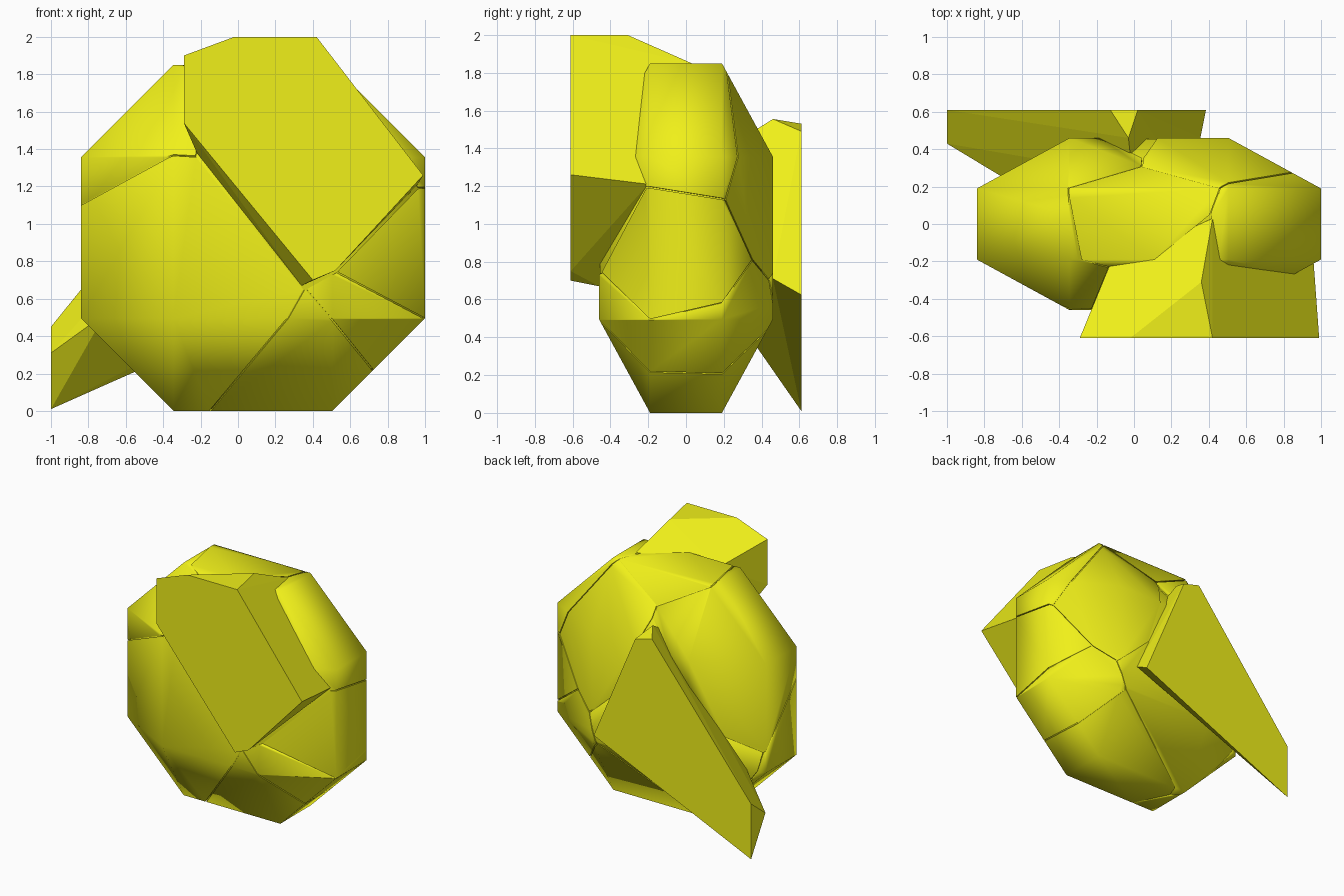
import bpy, bmesh
from itertools import product
from mathutils import Vector, Matrix
from math import radians

if "Cube" in bpy.data.objects:
    bpy.data.objects.remove(bpy.data.objects["Cube"])

mat = bpy.data.materials.new("yellow_rock")
mat.diffuse_color = (0.87, 0.87, 0.01, 1)
mat.use_nodes = True
mat.node_tree.nodes["Principled BSDF"].inputs["Base Color"].default_value = mat.diffuse_color
CENTRE = Vector((0.08, 0, 0.925))
GAP = 0.004


def hull(points):
    """Convex solid around points, with coplanar triangles merged."""
    bm = bmesh.new()
    for p in points:
        bm.verts.new(p)
    bmesh.ops.convex_hull(bm, input=bm.verts[:])
    loose = [v for v in bm.verts if not v.link_faces]
    bmesh.ops.delete(bm, geom=loose, context='VERTS')
    bmesh.ops.dissolve_limit(bm, angle_limit=radians(2), verts=bm.verts[:], edges=bm.edges[:])
    return bm


def finish(bm, name, smooth):
    bmesh.ops.recalc_face_normals(bm, faces=bm.faces[:])
    me = bpy.data.meshes.new(name)
    bm.to_mesh(me)
    bm.free()
    me.materials.append(mat)
    ob = bpy.data.objects.new(name, me)
    bpy.context.collection.objects.link(ob)
    if smooth:
        bpy.ops.object.select_all(action='DESELECT')
        ob.select_set(True)
        bpy.context.view_layer.objects.active = ob
        bpy.ops.object.shade_smooth_by_angle(angle=radians(65))


# Flattened 26-sided boulder
corners = []
for sx, sy, sz in product((-1, 1), repeat=3):
    for x, y, z in ((0.92, 0.19, 0.43), (0.425, 0.46, 0.43), (0.425, 0.19, 0.925)):
        corners.append(CENTRE + Vector((sx * x, sy * y, sz * z)))
boulder = hull(corners)

# Fracture seeds, one per shard
seeds = {
    "front_slab": (0.44, 0.02, 1.26),
    "back_slab": (-0.185, 0.46, 1.12),
    "lower_left_shard": (-0.42, -0.46, 0.56),
    "upper_left_shard": (-0.36, 0.35, 1.26),
    "top_shard": (0.10, 0.44, 2.16),
    "upper_right_shard": (0.96, 0.12, 1.66),
    "right_shard": (1.09, -0.04, 0.66),
    "back_right_shard": (0.50, 0.38, 1.34),
    "lower_right_shard": (0.92, 0.02, 0.40),
    "bottom_shard": (0.50, 0.0, 0.04),
    "lower_back_shard": (-0.05, 0.2, 0.75),
}

# Shards: boulder cut halfway to every neighbouring seed, leaving thin cracks
for name, s in seeds.items():
    if name.endswith("slab"):
        continue
    bm = boulder.copy()
    s = Vector(s)
    for other, o in seeds.items():
        if other == name:
            continue
        n = (Vector(o) - s).normalized()
        res = bmesh.ops.bisect_plane(
            bm, geom=bm.verts[:] + bm.edges[:] + bm.faces[:], dist=1e-5,
            plane_co=(s + Vector(o)) / 2 - n * GAP, plane_no=n, clear_outer=True)
        rim = [e for e in res["geom_cut"]
               if isinstance(e, bmesh.types.BMEdge) and e.is_valid and e.is_boundary]
        if len(rim) > 2:
            bmesh.ops.edgeloop_fill(bm, edges=rim)
    if bm.faces:
        finish(bm, name, True)

# Inner core behind the cracks
bmesh.ops.transform(boulder, verts=boulder.verts[:], space=Matrix.Translation(-CENTRE),
                    matrix=Matrix.Scale(0.988, 4))
finish(boulder, "inner_core", True)

# Slab standing out of the front
front = [(x, -0.61, z) for x, z in ((-0.29, 1.9), (-0.02, 2), (0.42, 2), (0.99, 1.26),
                                    (0.52, 0.75), (0.4, 0.70), (-0.29, 1.54))]
front += [(0.36, -0.31, 2), (0.42, 0.03, 1.85), (-0.13, -0.22, 1.78), (0.96, -0.2, 1.21),
          (0.34, -0.46, 0.67), (-0.22, -0.46, 1.38), (0.3, 0, 1.2)]
finish(hull(front), "front_slab", False)

# Slab standing out of the back
back = [(x, 0.61, z) for x, z in ((-1, 0.01), (-1, 0.45), (-0.127, 1.53),
                                  (0.02, 1.49), (0.385, 0.625))]
back += [(-1, 0.43, 0.31), (-0.03, 0.46, 1.555), (-0.007, 0.26, 1.43),
         (-0.71, 0.255, 0.52), (0.355, 0.46, 0.71), (0.25, 0.25, 0.9)]
finish(hull(back), "back_slab", False)
